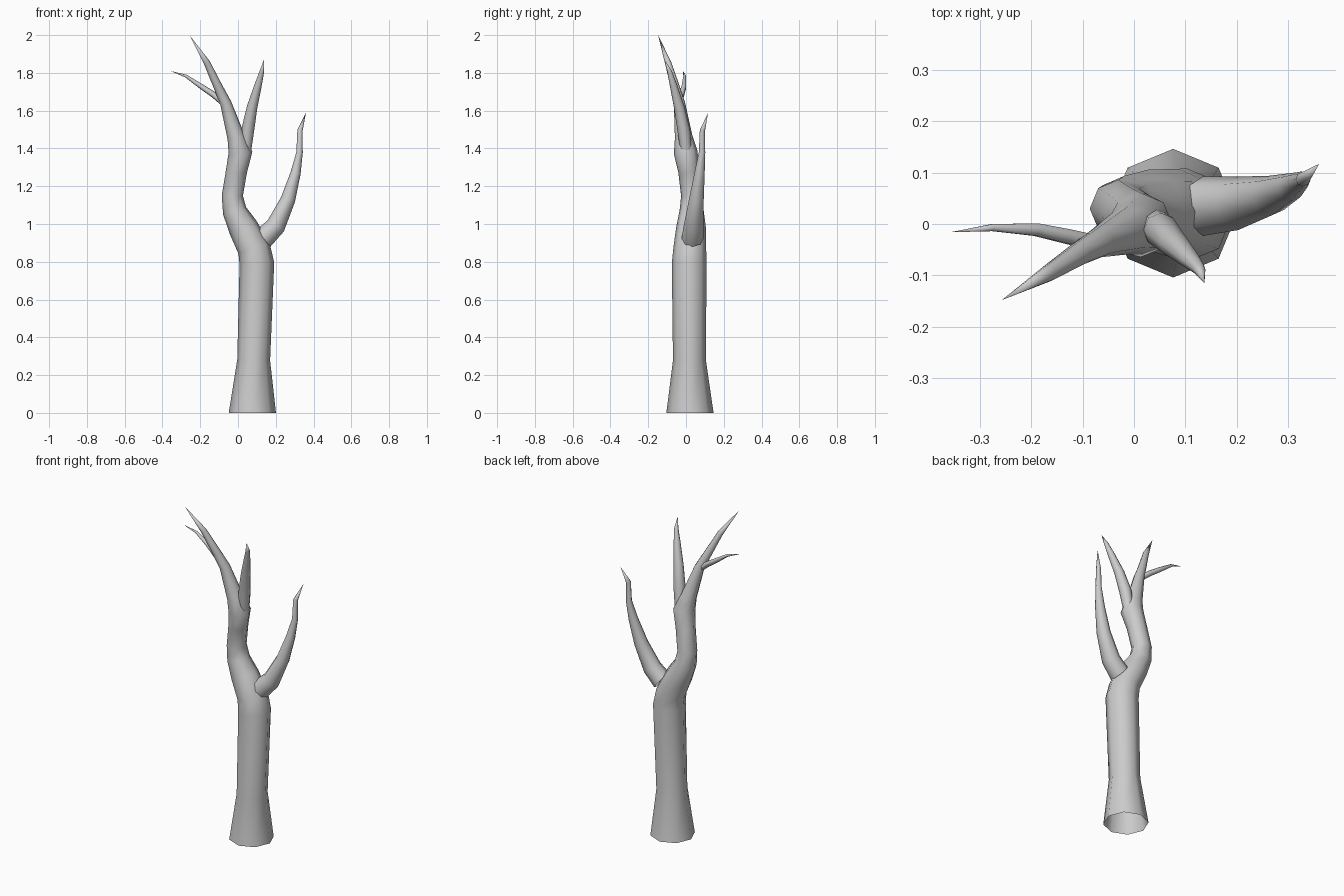
import bpy, bmesh, math
from mathutils import Vector

if "Cube" in bpy.data.objects:
    bpy.data.objects.remove(bpy.data.objects["Cube"])


def limb(name, rings, sides=8, start_dir=None):
    """Tapered tube through rings (x, y, z, radius), open at the base, ending in a point."""
    pts = [Vector(r[:3]) for r in rings]
    bm = bmesh.new()
    loops = []
    for i, p in enumerate(pts[:-1]):
        out = (pts[i + 1] - p).normalized()
        if i == 0:
            t = Vector(start_dir) if start_dir else out
        else:
            t = (p - pts[i - 1]).normalized() + out
        t.normalize()
        v = Vector((0, 1, 0))
        v = (v - t * v.dot(t)).normalized()
        u = v.cross(t)
        loop = []
        for k in range(sides):
            a = 2 * math.pi * k / sides
            loop.append(bm.verts.new(p + rings[i][3] * (u * math.cos(a) + v * math.sin(a))))
        loops.append(loop)
    tip = bm.verts.new(pts[-1])
    for k in range(sides):
        n = (k + 1) % sides
        for a, b in zip(loops, loops[1:]):
            bm.faces.new((a[k], a[n], b[n], b[k]))
        bm.faces.new((loops[-1][k], loops[-1][n], tip))
    for f in bm.faces:
        f.smooth = True
    bmesh.ops.recalc_face_normals(bm, faces=bm.faces)
    me = bpy.data.meshes.new(name)
    bm.to_mesh(me)
    bm.free()
    ob = bpy.data.objects.new(name, me)
    bpy.context.collection.objects.link(ob)
    return ob


# Trunk, leaning left above the fork and running into the tallest branch
limb("trunk", [
    (.076, .021, 0, .125), (.083, .018, .28, .087), (.1, .017, .79, .092),
    (.085, .02, .87, .087), (.028, .027, .98, .079), (-.018, .03, 1.07, .064),
    (-.03, .03, 1.15, .056), (-.008, .015, 1.28, .056), (.013, -.002, 1.38, .063),
    (-.01, -.012, 1.46, .047), (-.065, -.035, 1.64, .03), (-.105, -.057, 1.725, .024),
    (-.165, -.095, 1.855, .017), (-.257, -.148, 2.0, 0)], start_dir=(0, 0, 1))

# Large right branch
limb("right_branch", [
    (.135, .035, .925, .058), (.2, .04, .99, .052), (.265, .055, 1.13, .039),
    (.305, .072, 1.27, .027), (.326, .085, 1.38, .017), (.328, .087, 1.495, .014),
    (.36, .117, 1.59, 0)], start_dir=(.75, 0, .6))

# Upright twig on the middle fork
limb("middle_twig", [
    (.04, 0, 1.39, .03), (.052, -.012, 1.5, .034), (.075, -.036, 1.62, .028),
    (.108, -.068, 1.74, .019), (.127, -.088, 1.81, .012), (.137, -.115, 1.87, 0)])

# Thin left twig
limb("left_twig", [
    (-.075, -.037, 1.64, .017), (-.13, -.024, 1.685, .016), (-.19, -.011, 1.725, .014),
    (-.275, -.007, 1.783, .008), (-.357, -.016, 1.81, 0)], sides=6)
